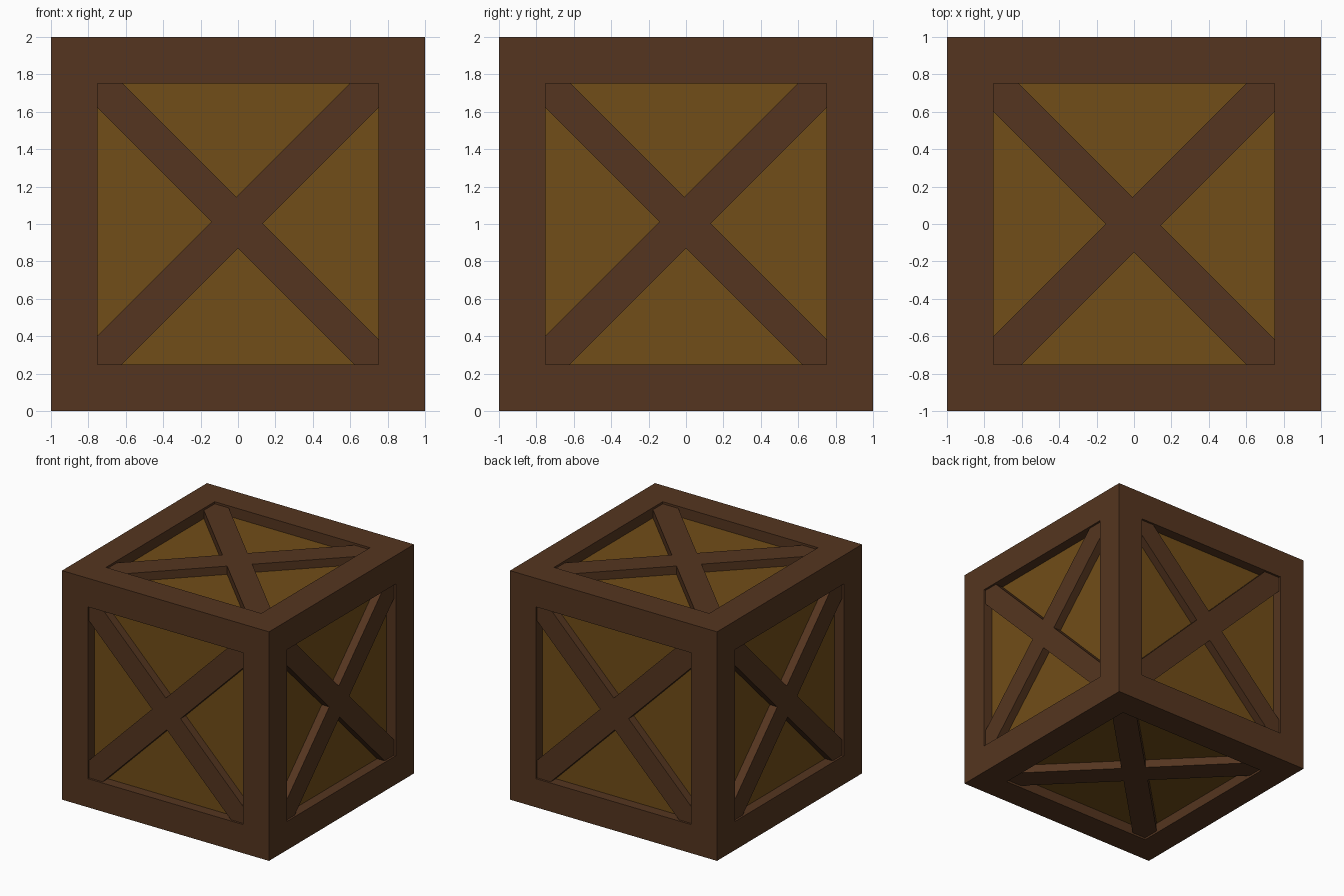
import bpy, bmesh
from math import pi
from mathutils import Matrix

if "Cube" in bpy.data.objects:
    bpy.data.objects.remove(bpy.data.objects["Cube"])

H = 0.75        # half size of the framed opening
RECESS = 0.09   # depth of the panels behind the frame


def material(name, rgb):
    m = bpy.data.materials.new(name)
    m.diffuse_color = (*rgb, 1)
    m.use_nodes = True
    m.node_tree.nodes["Principled BSDF"].inputs["Base Color"].default_value = m.diffuse_color
    return m


dark = material("dark_wood", (0.09, 0.036, 0.014))
light = material("light_wood", (0.165, 0.074, 0.009))


def add_object(name, bm, mats):
    me = bpy.data.meshes.new(name)
    bm.to_mesh(me)
    bm.free()
    for m in mats:
        me.materials.append(m)
    ob = bpy.data.objects.new(name, me)
    bpy.context.collection.objects.link(ob)
    return ob


# Crate body: cube with a recessed panel on every side
bm = bmesh.new()
bmesh.ops.create_cube(bm, size=2, matrix=Matrix.Translation((0, 0, 1)))
panels = bm.faces[:]
bmesh.ops.inset_individual(bm, faces=panels, thickness=1 - H, use_even_offset=True)
for f in panels:
    n = f.normal.copy()
    new = bmesh.ops.extrude_discrete_faces(bm, faces=[f])["faces"][0]
    bmesh.ops.translate(bm, verts=new.verts[:], vec=-n * RECESS)
    new.material_index = 1
bm.normal_update()
add_object("crate_body", bm, [dark, light])


def cross_brace(name, rot, lo1, hi1, lo2, hi2):
    """X-shaped brace; limits are v-u (rising plank) and u+v (falling plank)."""
    def notch(a, b):
        return ((b - a) / 2, (a + b) / 2)
    pts = [notch(lo1, hi2), (H, H + lo1), (H, H), (H - hi1, H),
           notch(hi1, hi2), (hi2 - H, H), (-H, H), (-H, lo2 + H),
           notch(hi1, lo2), (-H, hi1 - H), (-H, -H), (-H - lo1, -H),
           notch(lo1, lo2), (lo2 + H, -H), (H, -H), (H, hi2 - H)]
    bm = bmesh.new()
    face = bm.faces.new([bm.verts.new((u, v, 1 - RECESS)) for u, v in pts])
    ext = bmesh.ops.extrude_face_region(bm, geom=[face], use_keep_orig=True)["geom"]
    top = [g for g in ext if isinstance(g, bmesh.types.BMVert)]
    bmesh.ops.translate(bm, verts=top, vec=(0, 0, RECESS - 0.018))
    bmesh.ops.recalc_face_normals(bm, faces=bm.faces[:])
    bm.transform(Matrix.Translation((0, 0, 1)) @ rot)
    add_object(name, bm, [dark])


# Braces on the four sides
for i, side in enumerate(("front", "right", "back", "left")):
    rot = Matrix.Rotation(i * pi / 2, 4, 'Z') @ Matrix.Rotation(pi / 2, 4, 'X')
    cross_brace(side + "_brace", rot, -0.13, 0.155, -0.13, 0.135)

# Braces on the top and bottom
for name, angle in (("top_brace", 0), ("bottom_brace", pi)):
    cross_brace(name, Matrix.Rotation(angle, 4, 'X'), -0.15, 0.15, -0.15, 0.135)
